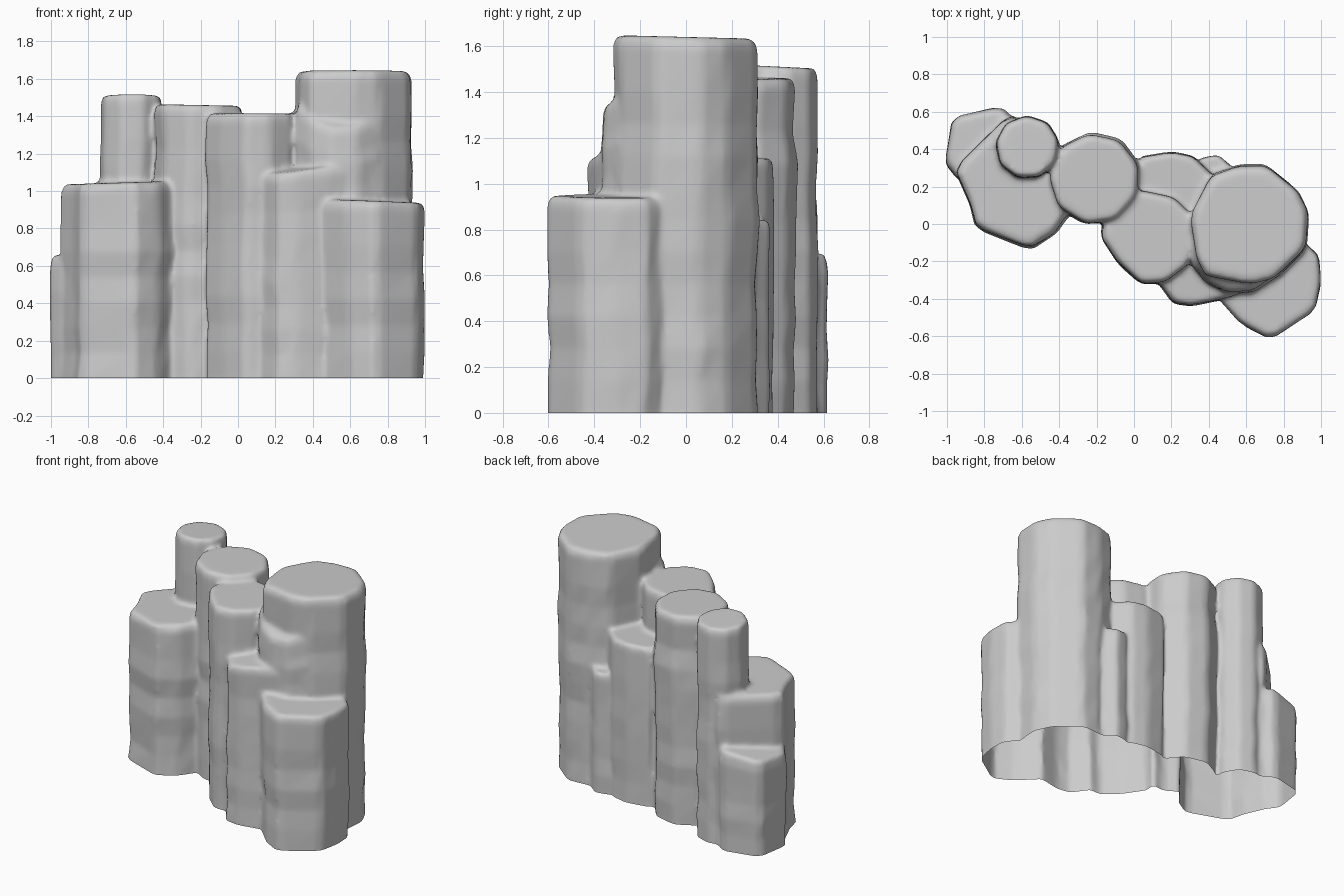
import bpy, bmesh, math, random
from mathutils import Vector

if "Cube" in bpy.data.objects:
    bpy.data.objects.remove(bpy.data.objects["Cube"])

random.seed(4)
bm = bmesh.new()


def round_corners(pts, cut=0.13, grow=1.01):
    """Trim each corner of an outline once so the facets blend softly."""
    c = sum((Vector(p) for p in pts), Vector((0, 0))) / len(pts)
    out = []
    for i, p in enumerate(pts):
        a, p, b = Vector(pts[i - 1]), Vector(p), Vector(pts[(i + 1) % len(pts)])
        out += [c + (p.lerp(q, cut) - c) * grow for q in (a, b)]
    return c, out


def column(outline, top, slope=(0, 0), taper=0.0, bevel=0.035):
    """Stack gently wobbling rings of one outline and round off the top."""
    c, pts = round_corners(outline)
    n_levels = max(4, round(top / 0.15))
    levels = [(-0.1, 1 + taper)]
    for i in range(n_levels):
        t = i / n_levels
        levels.append((t * (top - 0.1), 1 + taper * (1 - t) + random.uniform(-0.035, 0.01)))
    levels += [(top - bevel * 1.3, 0.99), (top - bevel * 0.3, 0.95), (top, 0.88)]
    rings = []
    for z, s in levels:
        k = max(z, 0) / top
        drift = Vector((random.uniform(-1, 1), random.uniform(-1, 1))) * 0.006 * (z < top - 0.1)
        ring = []
        for p in pts:
            d = (p - c) * s * (1 + random.uniform(-0.012, 0.012))
            dz = (slope[0] * d.x + slope[1] * d.y) * k ** 4
            ring.append(bm.verts.new((*(c + d + drift), z + dz)))
        rings.append(ring)
    n = len(pts)
    for a, b in zip(rings, rings[1:]):
        for i in range(n):
            j = (i + 1) % n
            bm.faces.new((a[i], a[j], b[j], b[i]))
    bm.faces.new(rings[0][::-1])
    bm.faces.new(rings[-1])


def ngon(cx, cy, r, n, turn):
    return [(cx + r * math.cos(turn + i * math.tau / n),
             cy + r * math.sin(turn + i * math.tau / n)) for i in range(n)]


# tallest column, with the bulge on its front
column([(0.30, 0.04), (0.34, -0.20), (0.39, -0.28), (0.62, -0.32), (0.75, -0.29), (0.92, -0.13),
        (0.93, 0.06), (0.87, 0.18), (0.71, 0.31), (0.56, 0.31), (0.41, 0.26)], 1.64, slope=(0, -0.025))
column([(0.30, -0.21), (0.38, -0.31), (0.50, -0.37), (0.64, -0.36), (0.76, -0.28),
        (0.74, -0.05), (0.33, -0.05)], 1.43, slope=(0, 0.8), bevel=0.12)
# low column at front right
column([(0.43, -0.38), (0.58, -0.54), (0.73, -0.62), (0.97, -0.46), (1.0, -0.31),
        (0.99, -0.17), (0.92, -0.10), (0.60, -0.10)], 0.945, slope=(-0.04, 0), taper=-0.03)
# sloping ledge column below the tallest one
column([(0.09, -0.24), (0.13, -0.31), (0.21, -0.42), (0.31, -0.435), (0.52, -0.39), (0.75, -0.30),
        (0.80, 0.0), (0.20, 0.0)], 1.13, slope=(0.13, 0.1))
# middle columns
column([(-0.18, -0.06), (-0.08, -0.21), (0.04, -0.32), (0.17, -0.31), (0.29, -0.22),
        (0.35, -0.05), (0.32, 0.04), (0.22, 0.14), (0.05, 0.18), (-0.10, 0.16)], 1.415)
column(ngon(-0.21, 0.24, 0.245, 9, 0.3), 1.46, slope=(-0.02, 0))
# slim column at back left
column(ngon(-0.57, 0.41, 0.17, 9, 0.2), 1.51, slope=(0, -0.05))
# wide low column at front left
column([(-0.96, 0.30), (-0.88, 0.12), (-0.84, -0.02), (-0.56, -0.13), (-0.43, -0.05),
        (-0.35, 0.06), (-0.42, 0.30), (-0.54, 0.52), (-0.67, 0.58)], 1.045, slope=(0.03, 0))
# shortest column at far left
column([(-1.01, 0.33), (-0.94, 0.24), (-0.70, 0.25), (-0.60, 0.52), (-0.71, 0.63),
        (-0.97, 0.57)], 0.68, slope=(0.15, 0), taper=-0.04, bevel=0.06)
# back columns
column([(0.0, 0.0), (0.35, 0.0), (0.44, 0.24), (0.32, 0.36), (0.20, 0.385), (0.02, 0.355)], 1.11)
column(ngon(0.42, 0.26, 0.115, 7, 0.4), 0.84)

bmesh.ops.recalc_face_normals(bm, faces=bm.faces)
mesh = bpy.data.meshes.new("rock_columns")
bm.to_mesh(mesh)
bm.free()
rock = bpy.data.objects.new("rock_columns", mesh)
bpy.context.collection.objects.link(rock)
bpy.context.view_layer.objects.active = rock
rock.select_set(True)

# fuse the columns into one weathered skin
fuse = rock.modifiers.new("fuse", 'REMESH')
fuse.mode = 'VOXEL'
fuse.voxel_size = 0.015
soft = rock.modifiers.new("soften", 'SMOOTH')
soft.factor = 0.5
soft.iterations = 5
for m in ("fuse", "soften"):
    bpy.ops.object.modifier_apply(modifier=m)

# open underside cut level with the ground
bm = bmesh.new()
bm.from_mesh(rock.data)
bmesh.ops.bisect_plane(bm, geom=bm.verts[:] + bm.edges[:] + bm.faces[:], dist=1e-5,
                       plane_co=Vector((0, 0, 0)), plane_no=Vector((0, 0, 1)), clear_inner=True)
bm.to_mesh(rock.data)
bm.free()
bpy.ops.object.shade_smooth_by_angle(angle=math.radians(50))
